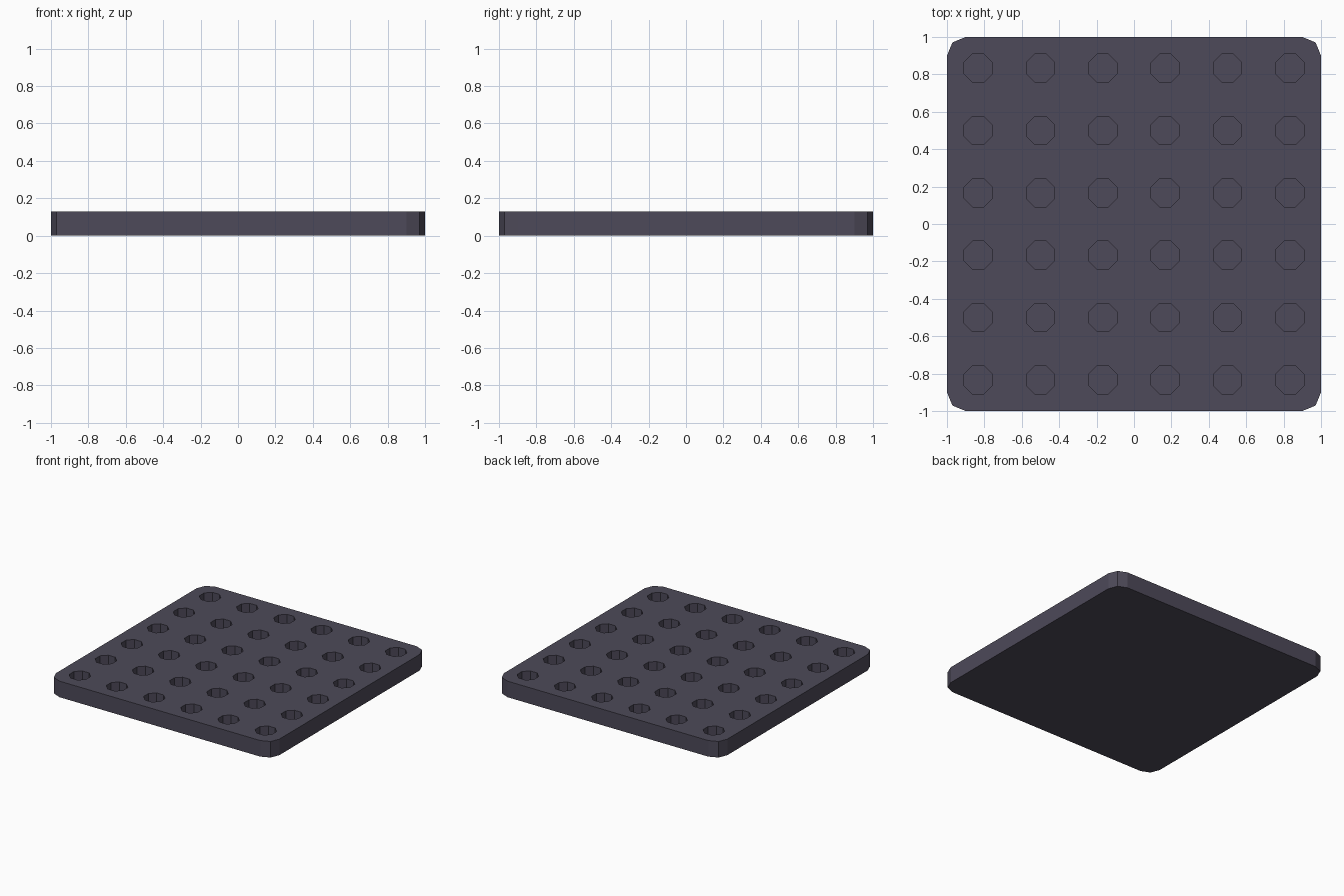
import bpy, bmesh, math
from mathutils import Matrix

if "Cube" in bpy.data.objects:
    bpy.data.objects.remove(bpy.data.objects["Cube"])

HEIGHT = 0.13
HOLE_DEPTH = 0.1
HOLE_RADIUS = 0.081
CORNER = 0.1
COUNT = 6
PITCH = 2 / COUNT


def make_object(name, bm):
    bmesh.ops.recalc_face_normals(bm, faces=bm.faces[:])
    mesh = bpy.data.meshes.new(name)
    bm.to_mesh(mesh)
    bm.free()
    obj = bpy.data.objects.new(name, mesh)
    bpy.context.collection.objects.link(obj)
    return obj


# Slab with two-segment rounded corners
bm = bmesh.new()
outline = []
for quarter in range(4):
    middle = math.radians(45 + 90 * quarter)
    cx = math.copysign(1 - CORNER, math.cos(middle))
    cy = math.copysign(1 - CORNER, math.sin(middle))
    for step in range(3):
        a = math.radians(90 * quarter + 45 * step)
        outline.append(bm.verts.new((cx + CORNER * math.cos(a), cy + CORNER * math.sin(a), 0)))
base = bm.faces.new(outline)
top = bmesh.ops.extrude_face_region(bm, geom=[base], use_keep_orig=True)["geom"]
bmesh.ops.translate(bm, vec=(0, 0, HEIGHT), verts=[v for v in top if isinstance(v, bmesh.types.BMVert)])
plate = make_object("peg_board", bm)

mat = bpy.data.materials.new("dark_slate")
mat.diffuse_color = (0.075, 0.068, 0.1, 1)
mat.use_nodes = True
mat.node_tree.nodes["Principled BSDF"].inputs["Base Color"].default_value = mat.diffuse_color
plate.data.materials.append(mat)

# Grid of octagonal blind holes
bm = bmesh.new()
for i in range(COUNT):
    for j in range(COUNT):
        place = Matrix.Translation((-1 + PITCH * (i + 0.5), -1 + PITCH * (j + 0.5), HEIGHT))
        bmesh.ops.create_cone(bm, cap_ends=True, segments=8, radius1=HOLE_RADIUS,
                              radius2=HOLE_RADIUS, depth=2 * HOLE_DEPTH,
                              matrix=place @ Matrix.Rotation(math.pi / 8, 4, "Z"))
cutter = make_object("hole_cutter", bm)
cutter.data.materials.append(mat)
cutter.hide_render = True
cutter.hide_set(True)

cut = plate.modifiers.new("holes", "BOOLEAN")
cut.operation = "DIFFERENCE"
cut.solver = "EXACT"
cut.object = cutter
